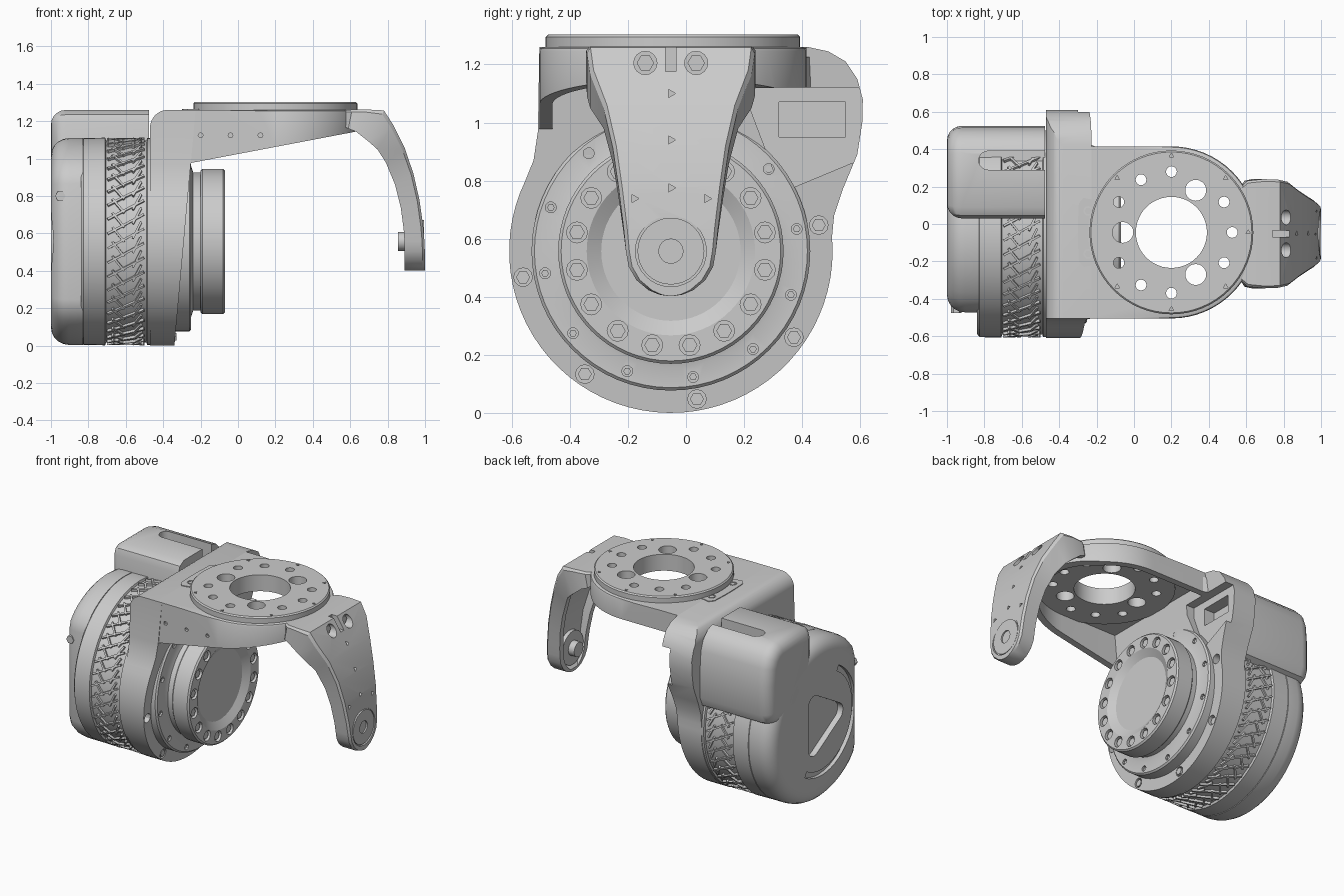
import bpy, bmesh
from math import sin, cos, pi, radians
from mathutils import Matrix, Vector

if "Cube" in bpy.data.objects:
    bpy.data.objects.remove(bpy.data.objects["Cube"])

CY, CZ = -0.052, 0.557      # motor axis
RX, RY = 0.2, -0.045        # top ring centre


def finish(name, bm):
    bmesh.ops.remove_doubles(bm, verts=bm.verts, dist=1e-5)
    bmesh.ops.recalc_face_normals(bm, faces=bm.faces)
    me = bpy.data.meshes.new(name)
    bm.to_mesh(me)
    bm.free()
    ob = bpy.data.objects.new(name, me)
    bpy.context.collection.objects.link(ob)
    return ob


def arc(u, v, r, a0, a1, n):
    return [(u + r * cos(radians(a0 + (a1 - a0) * i / n)),
             v + r * sin(radians(a0 + (a1 - a0) * i / n))) for i in range(n + 1)]


def circ(u, v, r, n=24, a0=0):
    return arc(u, v, r, a0, a0 + 360, n)[:-1]


def polar(u, v, r, angles):
    return [(u + r * cos(radians(a)), v + r * sin(radians(a))) for a in angles]


def prism(name, loops, axis, a, b):
    """Extrude one or more outlines along an axis from a to b."""
    place = {'X': lambda u, v, t: (t, u, v), 'Y': lambda u, v, t: (u, t, v),
             'Z': lambda u, v, t: (u, v, t)}[axis]
    bm = bmesh.new()
    for pts in loops:
        lo = [bm.verts.new(place(u, v, a)) for u, v in pts]
        hi = [bm.verts.new(place(u, v, b)) for u, v in pts]
        bm.faces.new(lo)
        bm.faces.new(hi)
        for i in range(len(pts)):
            j = (i + 1) % len(pts)
            bm.faces.new((lo[i], lo[j], hi[j], hi[i]))
    return finish(name, bm)


def lathe(name, profile, seg=64):
    """Spin an (x, radius) profile about the motor axis."""
    bm = bmesh.new()
    vs = [bm.verts.new((x, CY, CZ + r)) for x, r in profile]
    es = [bm.edges.new(p) for p in zip(vs, vs[1:])]
    bmesh.ops.spin(bm, geom=vs + es, cent=(0, CY, CZ), axis=(1, 0, 0),
                   angle=2 * pi, steps=seg)
    return finish(name, bm)


def cut(ob, cutter, keep=False):
    cutter.hide_render = True
    m = ob.modifiers.new("cut", 'BOOLEAN')
    m.operation, m.solver, m.object = 'DIFFERENCE', 'EXACT', cutter
    bpy.context.view_layer.objects.active = ob
    bpy.ops.object.modifier_apply(modifier=m.name)
    if not keep:
        bpy.data.objects.remove(cutter)


def bevel(ob, width, seg, test):
    bm = bmesh.new()
    bm.from_mesh(ob.data)
    es = [e for e in bm.edges if all(test(v.co) for v in e.verts)]
    bmesh.ops.bevel(bm, geom=es, offset=width, segments=seg, profile=0.5,
                    affect='EDGES', clamp_overlap=True)
    bm.to_mesh(ob.data)
    bm.free()


# Motor body with stepped flange and recessed output face
motor = lathe("motor_body", [(-.84, 0), (-.84, .535), (-.825, .553), (-.71, .555),
    (-.705, .54), (-.49, .54), (-.485, .553), (-.4, .553), (-.4, .48), (-.26, .48),
    (-.25, .47), (-.25, .40), (-.24, .37), (-.2, .37), (-.2, .378), (-.19, .388),
    (-.08, .388), (-.07, .378), (-.07, .29), (-.1, .24), (-.1, 0)])
disc_pts = polar(CY, CZ, .33, [11.25 + 22.5 * k for k in range(16)])
ring_pts = polar(CY, CZ, .44, [10 + 30 * k for k in range(12)])
cut(motor, prism("c", [circ(y, z, .036, 12) for y, z in disc_pts], 'X', -.11, 0))
cut(motor, prism("c", [circ(y, z, .019, 10) for y, z in ring_pts], 'X', -.28, -.22))
prism("output_screws", [circ(y, z, .027, 6) for y, z in disc_pts], 'X', -.13, -.08)
prism("ring_screws", [circ(y, z, .013, 6) for y, z in ring_pts], 'X', -.3, -.26)

# Skewed cooling fins
bm = bmesh.new()
for k in range(44):
    for x, skew, ln in ((-.6, .5, .22), (-.64, -.9, .1), (-.54, 1.1, .1)):
        M = (Matrix.Translation((0, CY, CZ)) @ Matrix.Rotation(2 * pi * k / 44 + x, 4, 'X')
             @ Matrix.Translation((x, 0, .538)) @ Matrix.Rotation(skew, 4, 'Z')
             @ Matrix.Diagonal((ln, .012, .03, 1)))
        bmesh.ops.create_cube(bm, size=1, matrix=M)
finish("cooling_fins", bm)

# Rear cap: disc with one flat side, rounded rear edge, recesses
cap = prism("rear_cap", [arc(CY, CZ, .553, -130, 130, 48)
                         + [(-.455, CZ + .37), (-.472, CZ + .31),
                            (-.472, CZ - .31), (-.455, CZ - .37)]], 'X', -1, -.83)
bevel(cap, .095, 5, lambda c: c.x < -.99)
groove = arc(CY, CZ, .37, -120, 60, 24) + arc(CY, CZ, .33, 60, -120, 24)
cut(cap, prism("c", [[(2 * CY - u, v) for u, v in groove]], 'X', -1.1, -.975))
tri = [p for a in (0, 120, 240) for p in arc(*polar(CY, CZ, .17, [a + 180])[0], .06,
                                              a + 120, a + 240, 6)]
cut(cap, prism("c", [tri], 'X', -1.1, -.96))
prism("cap_connector", [circ(-.95, .8, .028, 6)], 'Y', -.475, -.4)

# Electronics housing beside the cap, slotted down to the fins
box = prism("electronics_housing", [[(.03, .95), (.03, 1.19), (.045, 1.235), (.09, 1.26),
    (.38, 1.26), (.44, 1.24), (.49, 1.19), (.515, 1.12), (.525, 1), (.525, .8),
    (.5, .74), (.43, .7), (.2, .72)]], 'X', -1, -.475)
bevel(box, .085, 5, lambda c: c.x < -.99)
slot = arc(-.78, .34, .05, 90, 270, 10) + [(-.4, .29), (-.4, .39)]
cut(box, prism("c", [slot], 'Z', .93, 1.4))

# Upright bracket plate around the motor flange, thinner towards the bottom
plate = prism("bracket_upright", [arc(CY, CZ, .557, 154, 365, 44) + [(.51, .68), (.54, .77),
    (.59, .89), (.607, 1.0), (.609, 1.08), (.59, 1.15), (.55, 1.21), (.49, 1.245),
    (.42, 1.26), (-.505, 1.26), (-.51, .97), (-.525, .87)]], 'X', -.47, -.25)
for v in plate.data.vertices:
    if v.co.x > -.3:
        v.co.x = -.34 + .09 * v.co.z
# rounded rear top edge
cut(plate, prism("c", [arc(-.375, 1.165, .0955, 90, 180, 8)
                       + [(-.6, 1.16), (-.6, 1.4), (-.375, 1.4)]], 'Y', -.7, .7))
# cable pocket
cut(plate, prism("c", [[(.32, .95), (.55, .95), (.55, 1.07), (.32, 1.07)]], 'X', -.38, -.1))
cut(plate, prism("c", [[(.33, .76), (.57, .86), (.65, .86), (.65, 1.12), (.22, 1.12),
                        (.22, 1.05)]], 'X', -.3, -.1))
plate_pts = polar(CY, CZ, .517, [10 + 45 * k for k in (0, 4, 5, 6, 7)])
cut(plate, prism("c", [circ(y, z, .032, 12) for y, z in plate_pts], 'X', -.355, -.1))
prism("flange_screws", [circ(y, z, .024, 6) for y, z in plate_pts], 'X', -.4, -.33)


# Horizontal bracket arm: rounded shell, open underneath, sloping lower rim
def arm_outline(x0, r):
    return [(x0, RY - r)] + arc(RX, RY, r, -90, 90, 32) + [(x0, RY + r)]


arm = prism("bracket_arm", [arm_outline(-.27, .46)], 'Z', 1, 1.26)
for v in arm.data.vertices:
    if v.co.z < 1.1:
        v.co.z = 1.0 + .19 * (v.co.x + .13)
cut(arm, prism("c", [arm_outline(-.3, .415)], 'Z', .8, 1.2))
cut(arm, prism("c", [[(-.3, .2), (.5, .2), (.5, .5), (-.3, .5)]], 'Z', .8, 1.12))
bevel(arm, .015, 2, lambda c: c.z > 1.255 and c.x > -.2)
cut(arm, prism("c", [circ(x, 1.125, .013, 8) for x in (-.2, -.04, .12)], 'Y', -.6, -.485))
prism("bracket_shoulder", [[(-.27, .38), (-.2, .41), (-.24, .43), (-.255, .47),
                            (-.27, .5)]], 'Z', 1.12, 1.225)

# Mounting ring and its hole pattern
ring = prism("mounting_ring", [circ(RX, RY, .438, 64)], 'Z', 1.19, 1.303)
bevel(ring, .008, 1, lambda c: c.z > 1.3)
big, allk = (60, 180, 300), range(0, 360, 30)
holes = prism("ring_holes", [circ(RX, RY, .19, 48)]
    + [circ(x, y, .056, 20) for x, y in polar(RX, RY, .26, big)]
    + [circ(x, y, .029, 16) for x, y in polar(RX, RY, .325, [a for a in allk if a not in big])],
    'Z', 1.1, 1.4)
cut(arm, holes, True)
cut(ring, holes)
cut(ring, prism("c", [circ(x, y, .014, 3, 90) for x, y in
    polar(RX, RY, .41, (0, 45, 90, 135, 225, 270, 315))], 'Z', 1.28, 1.4))

# Small tab against the ring
tab = prism("ring_tab", [[(-.27, -.23), (-.22, -.22)] + arc(RX, RY, .445, 203, 157, 8)
    + [(-.22, .13), (-.27, .14), (-.295, .11), (-.3, .0), (-.3, -.09), (-.295, -.2)]],
    'Z', 1.25, 1.265)
cut(tab, prism("c", [circ(-.245, y, .026, 12) for y in (-.16, .07)], 'Z', 1.255, 1.4))
prism("tab_screws", [circ(-.245, y, .019, 6) for y in (-.16, .07)], 'Z', 1.25, 1.264)

# Curved support arm: lofted channel (outer x, z, inner x, z, half width, pocket depth)
st = [(.57, 1.258, .57, 1.17, .25, 0), (.61, 1.262, .59, 1.16, .283, .02),
      (.70, 1.262, .63, 1.145, .292, .5), (.78, 1.258, .70, 1.09, .289, .5),
      (.83, 1.18, .745, 1.05, .278, .5), (.89, 1.06, .79, .98, .232, .5),
      (.938, .92, .84, .86, .2, .5), (.97, .78, .87, .74, .18, .5),
      (.99, .64, .886, .62, .163, .4), (.997, .557, .89, .557, .155, .3)]
st += [(.999, .557 - .155 * sin(radians(a)), .89, .557 - .155 * sin(radians(a)),
        .155 * cos(radians(a)), .3 if a < 50 else 0) for a in (20, 40, 60, 75, 87)]
bm = bmesh.new()
rows = []
for ox, oz, ix, iz, w, d in st:
    o, i = Vector((ox, 0, oz)), Vector((ix, 0, iz))
    p, t = i.lerp(o, d), max(w - .04, w * .5)
    m, c = i.lerp(o, .88), w - min(.012, w * .2)
    sec = [(-c, o), (c, o), (w, m), (w, i), (t, i),
           (t, p), (-t, p), (-t, i), (-w, i), (-w, m)]
    rows.append([bm.verts.new((q.x, CY + y, q.z)) for y, q in sec])
for A, B in zip(rows, rows[1:]):
    for k in range(len(A)):
        j = (k + 1) % len(A)
        bm.faces.new((A[k], A[j], B[j], B[k]))
bm.faces.new(rows[0])
bm.faces.new(rows[-1])
sup = finish("support_arm", bm)
cut(sup, prism("c", [circ(y, 1.205, .04, 16) for y in (-.14, .035)], 'X', .765, 1.1))
cut(sup, prism("c", [[(-.07, 1.175), (-.035, 1.175), (-.035, 1.3), (-.07, 1.3)]],
               'X', .74, 1.1))
prism("support_screws", [circ(y, 1.205, .03, 6) for y in (-.14, .035)], 'X', .72, .785)
for x, pts in ((.85, [(CY, 1.1)]), (.91, [(CY, .94)]),
               (.955, [(CY, .775), (-.178, .738), (.072, .738)])):
    cut(sup, prism("c", [circ(y, z, .016, 3) for y, z in pts], 'X', x, 1.1))

# Pivot boss at the arm tip
cut(sup, prism("c", [circ(CY, CZ, .122, 32)], 'X', .985, 1.1))
boss = prism("pivot_disc", [circ(CY, CZ, .115, 32)], 'X', .9, .995)
cut(boss, prism("c", [circ(CY, CZ, .042, 16)], 'X', .97, 1.1))
prism("pivot_pin", [circ(CY, CZ, .05, 24)], 'X', .855, .96)
prism("pivot_screw", [circ(CY, CZ, .025, 6)], 'X', .95, .985)

# Smooth shading with sharp edges kept
bpy.ops.object.select_all(action='SELECT')
bpy.ops.object.shade_smooth_by_angle(angle=radians(30))
